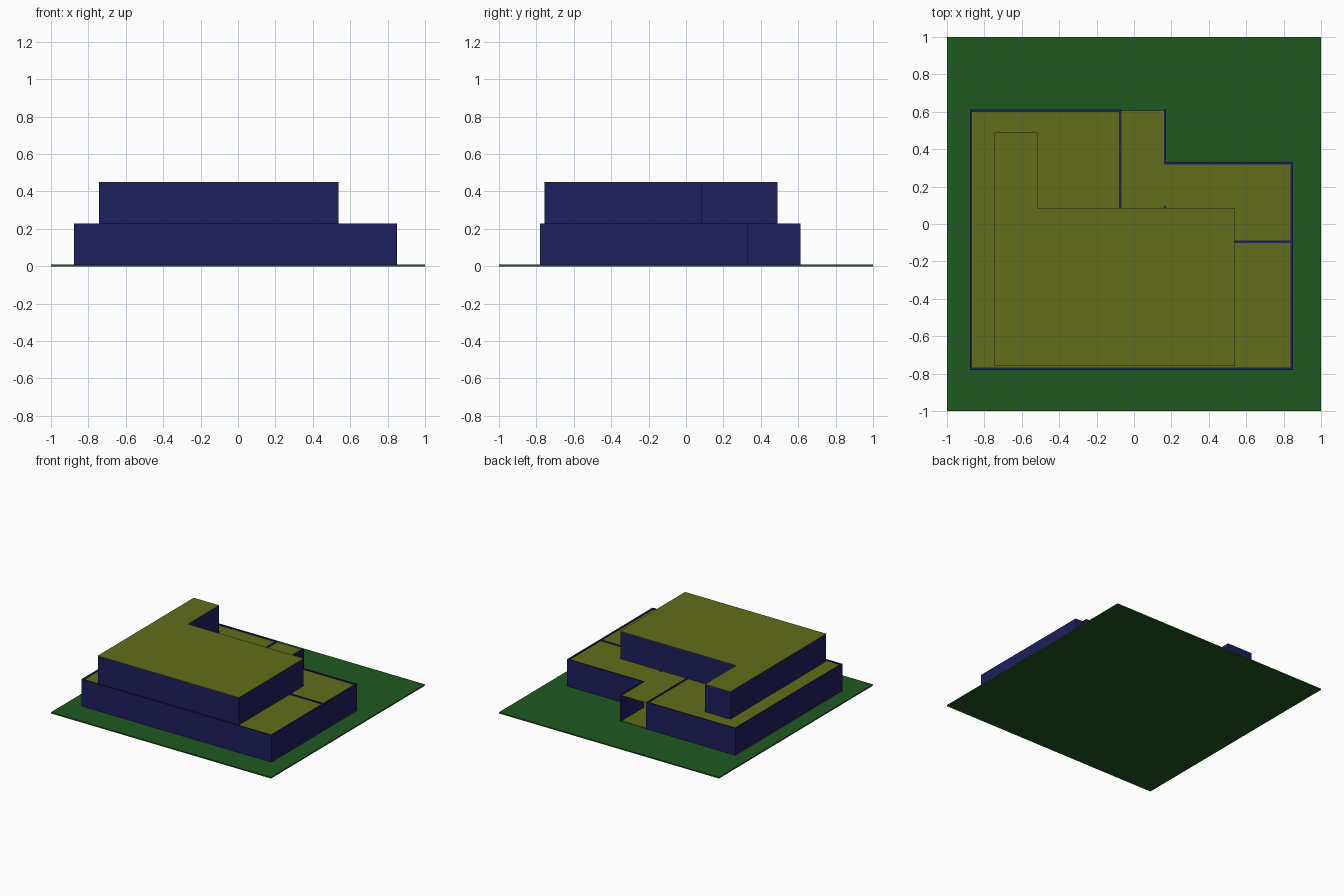
import bpy, bmesh
from mathutils import Vector

if "Cube" in bpy.data.objects:
    bpy.data.objects.remove(bpy.data.objects["Cube"])


def material(name, rgb):
    m = bpy.data.materials.new(name)
    m.diffuse_color = (*rgb, 1)
    m.use_nodes = True
    m.node_tree.nodes["Principled BSDF"].inputs["Base Color"].default_value = m.diffuse_color
    return m


WALL = material("wall_blue", (0.014, 0.013, 0.112))
FLOOR = material("floor_olive", (0.125, 0.155, 0.011))
GRASS = material("grass_green", (0.013, 0.098, 0.014))


def finish(name, bm, mat):
    bmesh.ops.recalc_face_normals(bm, faces=bm.faces[:])
    me = bpy.data.meshes.new(name)
    bm.to_mesh(me)
    bm.free()
    me.materials.append(mat)
    ob = bpy.data.objects.new(name, me)
    bpy.context.collection.objects.link(ob)
    return ob


def extrude_outline(bm, pts, z0, z1):
    face = bm.faces.new([bm.verts.new((x, y, z0)) for x, y in pts])
    top = bmesh.ops.extrude_face_region(bm, geom=[face], use_keep_orig=True)["geom"]
    verts = [g for g in top if isinstance(g, bmesh.types.BMVert)]
    bmesh.ops.translate(bm, verts=verts, vec=(0, 0, z1 - z0))


def slab(name, pts, z0, z1, mat):
    bm = bmesh.new()
    extrude_outline(bm, pts, z0, z1)
    return finish(name, bm, mat)


def walls(name, path, z0, z1, t):
    """Upright panels of thickness t along a centre-line path."""
    bm = bmesh.new()
    for a, b in zip(path, path[1:]):
        a, b = Vector(a), Vector(b)
        d = (b - a).normalized() * t / 2
        n = Vector((-d.y, d.x))
        a, b = a - d, b + d
        extrude_outline(bm, [a - n, b - n, b + n, a + n], z0, z1)
    return finish(name, bm, WALL)


# Lawn
slab("lawn", [(-1, -1), (1, -1), (1, 1), (-1, 1)], 0, 0.01, GRASS)

# Lower storey: outer walls leave the back entrance open
T = 0.012
lower = [(0.166, 0.606), (0.166, 0.325), (0.844, 0.325), (0.844, -0.774),
         (-0.871, -0.774), (-0.871, 0.606), (-0.073, 0.606)]
walls("lower_outer_walls", lower, 0.01, 0.23, T)
slab("lower_floor", lower, 0.01, 0.014, FLOOR)
slab("lower_roof", lower, 0.219, 0.223, FLOOR)

# Lower storey partitions, tops showing above the roof
walls("entrance_partition", [(-0.073, 0.606), (-0.073, -0.095)], 0.01, 0.23, T)
walls("room_partition", [(-0.073, -0.095), (0.844, -0.095)], 0.01, 0.23, T)
walls("hall_partition", [(0.166, -0.095), (0.166, 0.09)], 0.01, 0.23, T)

# Upper storey: L-shaped walls with a flush roof
upper = [(-0.741, -0.754), (0.535, -0.754), (0.535, 0.081),
         (-0.519, 0.081), (-0.519, 0.485), (-0.741, 0.485)]
walls("upper_walls", upper + upper[:1], 0.22, 0.447, 0.006)
upper_roof = [(-0.745, -0.758), (0.539, -0.758), (0.539, 0.085),
              (-0.515, 0.085), (-0.515, 0.489), (-0.745, 0.489)]
slab("upper_roof", upper_roof, 0.447, 0.45, FLOOR)
